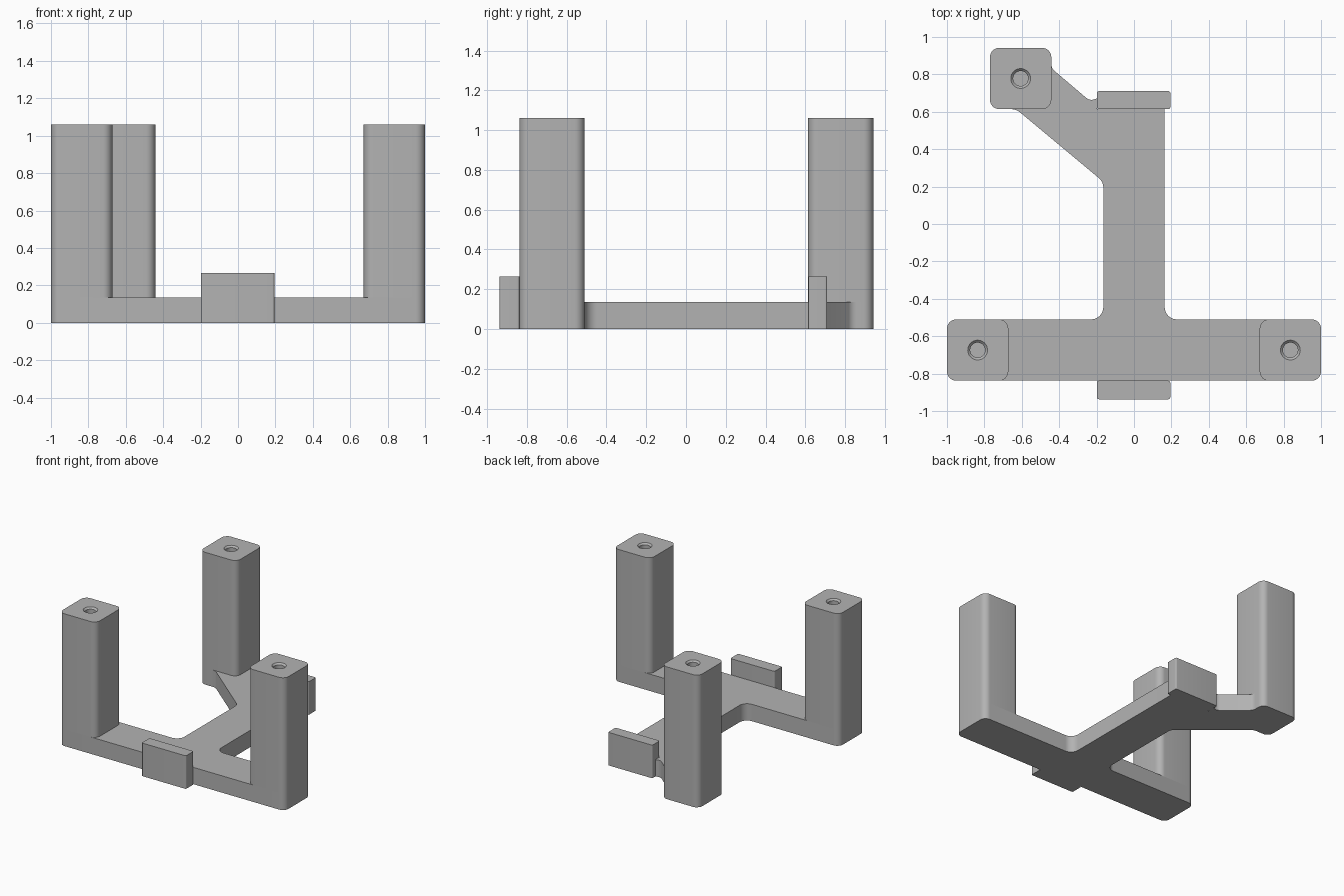
import bpy
import bmesh
import math
from mathutils import Vector

if "Cube" in bpy.data.objects:
    bpy.data.objects.remove(bpy.data.objects["Cube"])

BASE_TOP, POST_TOP, PLATE_TOP = 0.135, 1.06, 0.265
HALF, ROUND = 0.164, 0.05

grey = bpy.data.materials.new("plain grey")
grey.diffuse_color = (0.45, 0.45, 0.45, 1)
grey.use_nodes = True
grey.node_tree.nodes["Principled BSDF"].inputs["Base Color"].default_value = grey.diffuse_color


def rounded(corners, steps=8):
    """Outline from (x, y, radius) corners, each filleted with an arc."""
    out = []
    n = len(corners)
    for i, (x, y, r) in enumerate(corners):
        p = Vector((x, y))
        if r == 0:
            out.append(p)
            continue
        a = (Vector(corners[i - 1][:2]) - p).normalized()
        b = (Vector(corners[(i + 1) % n][:2]) - p).normalized()
        half = a.angle(b) / 2
        centre = p + (a + b).normalized() * (r / math.sin(half))
        start = p + a * (r / math.tan(half)) - centre
        end = p + b * (r / math.tan(half)) - centre
        sweep = start.angle(end)
        for k in range(steps + 1):
            t = k / steps
            out.append(centre + (start * math.sin((1 - t) * sweep)
                                 + end * math.sin(t * sweep)) / math.sin(sweep))
    return out


def box(x0, x1, y0, y1, r):
    return rounded([(x0, y0, r), (x1, y0, r), (x1, y1, r), (x0, y1, r)])


def loft(name, rings):
    """Closed solid through a stack of (outline, z) rings."""
    bm = bmesh.new()
    loops = [[bm.verts.new((p[0], p[1], z)) for p in pts] for pts, z in rings]
    for lo, hi in zip(loops, loops[1:]):
        for i in range(len(lo)):
            j = (i + 1) % len(lo)
            bm.faces.new((lo[i], lo[j], hi[j], hi[i]))
    bm.faces.new(loops[0][::-1])
    bm.faces.new(loops[-1])
    bmesh.ops.recalc_face_normals(bm, faces=bm.faces[:])
    mesh = bpy.data.meshes.new(name)
    bm.to_mesh(mesh)
    bm.free()
    mesh.materials.append(grey)
    obj = bpy.data.objects.new(name, mesh)
    bpy.context.collection.objects.link(obj)
    return obj


def activate(obj):
    bpy.ops.object.select_all(action='DESELECT')
    obj.select_set(True)
    bpy.context.view_layer.objects.active = obj


def circle(x, y, r, n=32):
    return [(x + r * math.cos(math.tau * i / n), y + r * math.sin(math.tau * i / n))
            for i in range(n)]


# Flat frame: front bar, spine and diagonal arm in one filleted outline
frame = rounded([
    (-1, -0.838, ROUND), (1, -0.838, ROUND), (1, -0.51, ROUND),
    (HALF, -0.51, 0.065), (HALF, 0.615, 0),
    (-0.198, 0.615, 0), (-0.198, 0.672, 0), (-0.235, 0.657, 0.045),
    (-0.442, 0.833, 0.05), (-0.442, 0.942, ROUND), (-0.77, 0.942, ROUND),
    (-0.77, 0.614, ROUND), (-0.63, 0.614, 0.08),
    (-HALF, 0.226, 0.07), (-HALF, -0.51, 0.065), (-1, -0.51, ROUND)])
parts = [loft("base_frame", [(frame, 0), (frame, BASE_TOP)])]

# Posts, each with a chamfered screw hole in the top
for name, x, y in (("front_left_post", -0.836, -0.674),
                   ("front_right_post", 0.836, -0.674),
                   ("back_post", -0.606, 0.778)):
    outline = box(x - HALF, x + HALF, y - HALF, y + HALF, ROUND)
    post = loft(name, [(outline, BASE_TOP), (outline, POST_TOP)])
    cutter = loft("hole_cutter", [
        (circle(x, y, 0.04), POST_TOP - 0.3), (circle(x, y, 0.04), POST_TOP - 0.013),
        (circle(x, y, 0.053), POST_TOP), (circle(x, y, 0.053), POST_TOP + 0.05)])
    cutter.hide_render = True
    mod = post.modifiers.new("screw_hole", 'BOOLEAN')
    mod.operation = 'DIFFERENCE'
    mod.solver = 'EXACT'
    mod.object = cutter
    activate(post)
    bpy.ops.object.modifier_apply(modifier=mod.name)
    bpy.data.objects.remove(cutter)
    parts.append(post)

# Upright end plates
for name, y0, y1 in (("front_plate", -0.937, -0.838), ("back_plate", 0.615, 0.71)):
    outline = box(-0.198, 0.194, y0, y1, 0.01)
    parts.append(loft(name, [(outline, 0), (outline, PLATE_TOP)]))

# Smooth the rounded corners, keep edges crisp
for obj in parts:
    activate(obj)
    bpy.ops.object.shade_smooth_by_angle(angle=math.radians(30))
